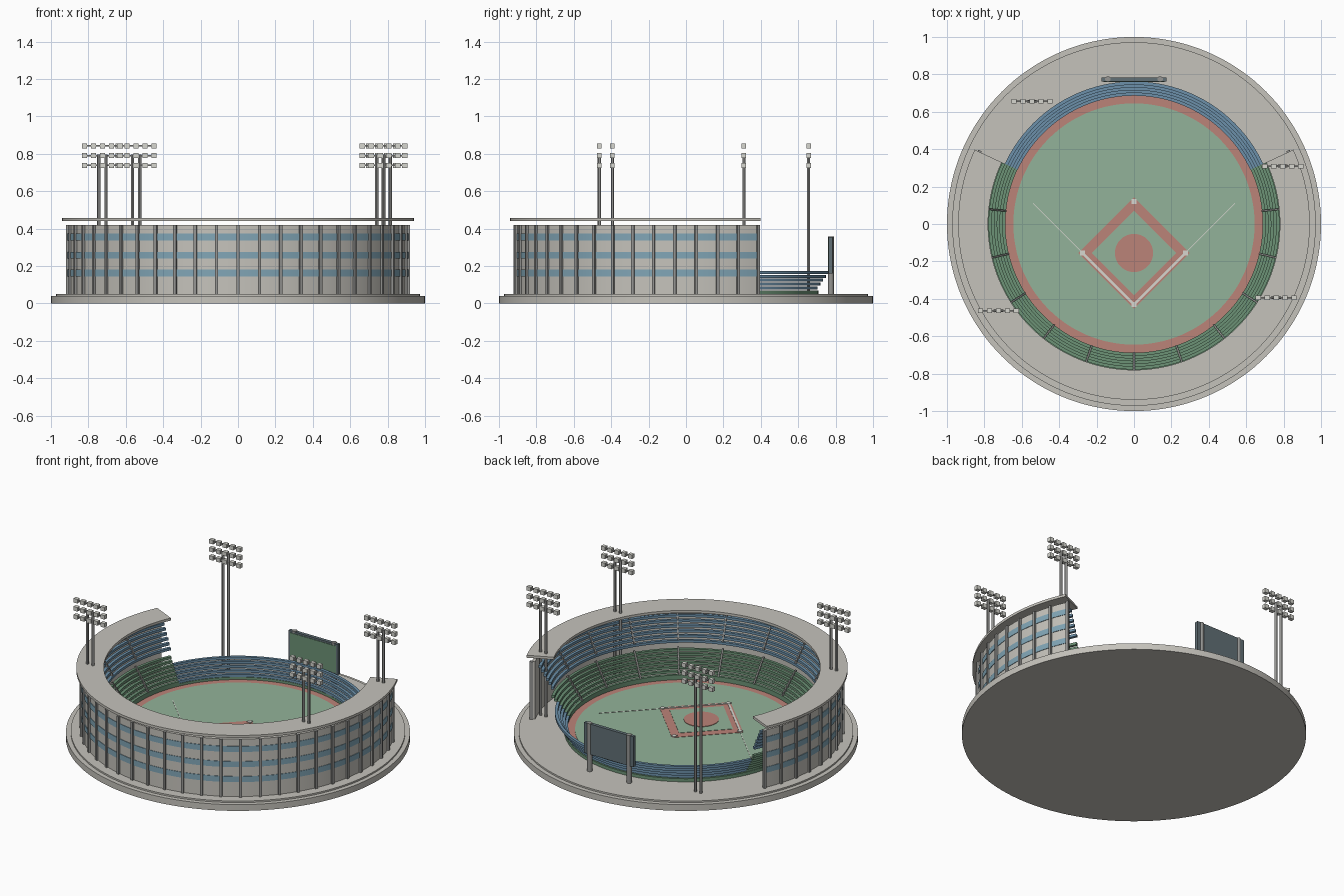
import bpy, bmesh, math
from mathutils import Matrix, Vector

if "Cube" in bpy.data.objects:
    bpy.data.objects.remove(bpy.data.objects["Cube"])


def material(name, rgb):
    m = bpy.data.materials.new(name)
    m.diffuse_color = (*rgb, 1)
    m.use_nodes = True
    m.node_tree.nodes["Principled BSDF"].inputs["Base Color"].default_value = m.diffuse_color
    return m


CONCRETE = material("concrete", (0.56, 0.545, 0.50))
STEEL = material("steel grey", (0.30, 0.30, 0.29))
GLASS = material("window blue", (0.22, 0.38, 0.47))
BLUE = material("seat blue", (0.15, 0.28, 0.40))
GREEN = material("seat green", (0.15, 0.29, 0.18))
GRASS = material("grass", (0.29, 0.45, 0.32))
CLAY = material("clay", (0.50, 0.23, 0.19))
WHITE = material("chalk white", (0.68, 0.68, 0.63))
BOARD = material("board slate", (0.12, 0.16, 0.18))

# The covered stand runs from A0 round the front to A1; bleachers fill the back
A0, A1 = math.radians(155), math.radians(385)
B0, B1 = math.radians(25), math.radians(155)


def finish(bm, name, mat, smooth=False):
    bmesh.ops.recalc_face_normals(bm, faces=bm.faces[:])
    me = bpy.data.meshes.new(name)
    bm.to_mesh(me)
    bm.free()
    me.materials.append(mat)
    if smooth:
        for p in me.polygons:
            p.use_smooth = True
        me.set_sharp_from_angle(angle=math.radians(30))
    ob = bpy.data.objects.new(name, me)
    bpy.context.collection.objects.link(ob)
    return ob


def add_box(bm, size, loc, rot=None):
    m = Matrix.Translation(loc) @ (rot or Matrix()) @ Matrix.Diagonal((*size, 1))
    bmesh.ops.create_cube(bm, size=1, matrix=m)


def add_cyl(bm, r, z0, z1, x=0, y=0, n=16):
    bmesh.ops.create_cone(bm, cap_ends=True, segments=n, radius1=r, radius2=r, depth=z1 - z0,
                          matrix=Matrix.Translation((x, y, (z0 + z1) / 2)))


def add_arc(bm, r0, r1, z0, z1, a0, a1):
    """Sweep a rectangular section round the centre."""
    full = a1 - a0 > 6.28
    n = max(8, round((a1 - a0) / math.tau * 144))
    loops = []
    for i in range(n if full else n + 1):
        a = a0 + (a1 - a0) * i / n
        c, s = math.cos(a), math.sin(a)
        loops.append([bm.verts.new((r * c, r * s, z)) for r, z in
                      ((r0, z0), (r1, z0), (r1, z1), (r0, z1))])
    for i in range(n):
        p, q = loops[i], loops[(i + 1) % len(loops)]
        for k in range(4):
            j = (k + 1) % 4
            bm.faces.new((p[k], p[j], q[j], q[k]))
    if not full:
        bm.faces.new(loops[0])
        bm.faces.new(loops[-1])


def arc(name, mat, *dims):
    bm = bmesh.new()
    add_arc(bm, *dims)
    return finish(bm, name, mat, True)


def disc(name, mat, r, z0, z1, x=0, y=0):
    bm = bmesh.new()
    add_cyl(bm, r, z0, z1, x, y, 144)
    return finish(bm, name, mat, True)


def seat_rows(name, mat, count, r, z, dz, a0, a1):
    bm = bmesh.new()
    for i in range(count):
        ri, zi = r + 0.0145 * i, z + dz * i
        add_arc(bm, ri, ri + 0.018, zi - 0.016, zi, a0, a1)
    return finish(bm, name, mat, True)


def aisles(name, r0, r1, z0, z1):
    bm = bmesh.new()
    tilt = Matrix.Rotation(-math.atan2(z1 - z0, r1 - r0), 4, 'Y')
    for i in range(1, 12):
        a = A0 + (A1 - A0) * i / 12
        rm = (r0 + r1) / 2
        add_box(bm, (math.hypot(r1 - r0, z1 - z0), 0.009, 0.012),
                Vector((rm * math.cos(a), rm * math.sin(a), (z0 + z1) / 2)),
                Matrix.Rotation(a, 4, 'Z') @ tilt)
    return finish(bm, name, STEEL)


# Base plinth
disc("base", CONCRETE, 1.0, 0, 0.04)
disc("base_step", CONCRETE, 0.972, 0.04, 0.05)

# Playing field
disc("warning_track", CLAY, 0.69, 0.05, 0.054)
disc("outfield_grass", GRASS, 0.645, 0.054, 0.057)
CY = -0.155


def diamond(name, mat, half, z0, z1):
    bm = bmesh.new()
    s = half * math.sqrt(2)
    add_box(bm, (s, s, z1 - z0), (0, CY, (z0 + z1) / 2), Matrix.Rotation(math.pi / 4, 4, 'Z'))
    return finish(bm, name, mat)


diamond("infield_clay", CLAY, 0.297, 0.057, 0.059)
diamond("infield_grass", GRASS, 0.225, 0.059, 0.061)
disc("pitching_mound", CLAY, 0.102, 0.061, 0.064, 0, CY)

bm = bmesh.new()
for x, y in ((0, 0.12), (0.275, CY), (-0.275, CY), (0, -0.43)):
    add_box(bm, (0.026, 0.026, 0.005), (x, y, 0.0615))
finish(bm, "bases", WHITE)

bm = bmesh.new()
for s in (1, -1):
    rot = Matrix.Rotation(s * math.pi / 4, 4, 'Z')
    add_box(bm, (0.385, 0.012, 0.003), (s * 0.1375, -0.2925, 0.0605), rot)
    add_box(bm, (0.375, 0.004, 0.002), (s * 0.4075, -0.0225, 0.058), rot)
finish(bm, "foul_lines", WHITE)

# Seating
arc("field_wall", GREEN, 0.69, 0.708, 0.05, 0.07, 0, math.tau)
seat_rows("lower_seats", GREEN, 7, 0.688, 0.085, 0.021, A0, A1)
seat_rows("upper_seats", BLUE, 6, 0.78, 0.265, 0.026, A0, A1)
seat_rows("bleacher_seats", BLUE, 5, 0.686, 0.09, 0.021, B0, B1)
aisles("lower_aisles", 0.69, 0.79, 0.082, 0.222)
aisles("upper_aisles", 0.785, 0.87, 0.265, 0.405)

# Outer wall, window bands, columns and roof
arc("outer_wall", CONCRETE, 0.89, 0.91, 0.05, 0.418, A0, A1)
bm = bmesh.new()
for z in (0.162, 0.258, 0.355):
    add_arc(bm, 0.909, 0.913, z - 0.018, z + 0.018, A0, A1)
finish(bm, "window_bands", GLASS, True)
bm = bmesh.new()
for i in range(33):
    a = A0 + (A1 - A0) * i / 32
    add_box(bm, (0.02, 0.016, 0.37), (0.912 * math.cos(a), 0.912 * math.sin(a), 0.235),
            Matrix.Rotation(a, 4, 'Z'))
finish(bm, "wall_columns", STEEL)
arc("roof", CONCRETE, 0.78, 0.94, 0.44, 0.456, A0, A1)

# Scoreboard
bm = bmesh.new()
add_box(bm, (0.35, 0.022, 0.195), (0, 0.773, 0.2575))
finish(bm, "scoreboard_frame", BOARD)
bm = bmesh.new()
add_box(bm, (0.325, 0.004, 0.172), (0, 0.761, 0.2575))
finish(bm, "scoreboard_face", GREEN)
bm = bmesh.new()
for x in (-0.14, 0.14):
    add_cyl(bm, 0.015, 0.05, 0.358, x, 0.775)
finish(bm, "scoreboard_posts", STEEL, True)

# Floodlight towers: twin poles, three bars, five lamps on each bar
poles, bars, lamps = bmesh.new(), bmesh.new(), bmesh.new()
for x, y in ((-0.545, 0.655), (0.795, 0.31), (-0.725, -0.463), (0.76, -0.393)):
    for dx in (-0.019, 0.019):
        add_cyl(poles, 0.009, 0.05, 0.795, x + dx, y, 12)
    for z in (0.738, 0.79, 0.842):
        add_box(bars, (0.2, 0.008, 0.008), (x, y, z))
        for i in range(5):
            add_box(lamps, (0.028, 0.024, 0.026), (x + (i - 2) * 0.048, y, z))
finish(poles, "light_poles", STEEL, True)
finish(bars, "light_bars", STEEL)
finish(lamps, "floodlights", WHITE)
